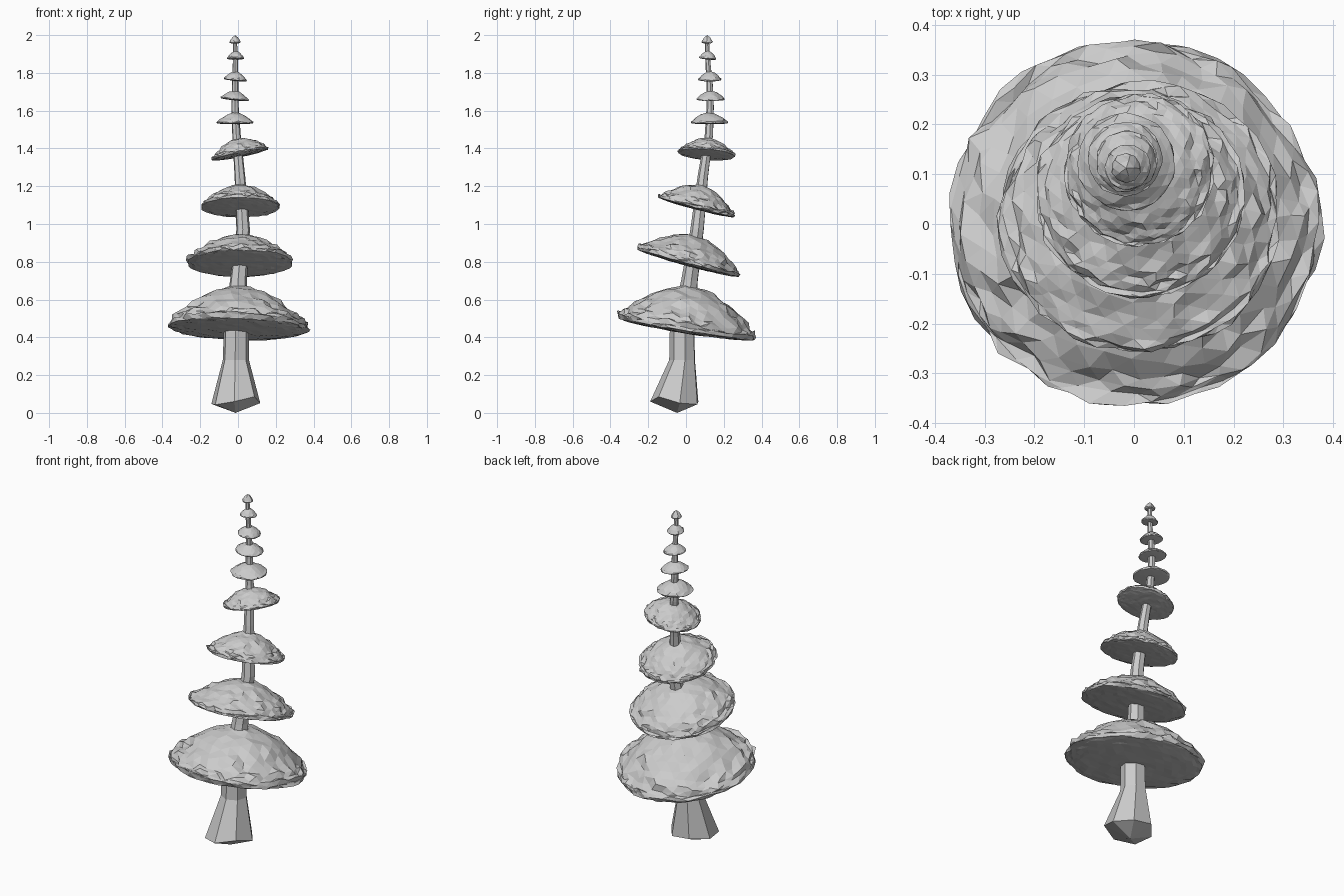
import bpy, bmesh, math, random
from mathutils import Vector, Matrix, noise

if "Cube" in bpy.data.objects:
    bpy.data.objects.remove(bpy.data.objects["Cube"])

random.seed(4)


def finish(bm, name):
    bmesh.ops.recalc_face_normals(bm, faces=bm.faces)
    mesh = bpy.data.meshes.new(name)
    bm.to_mesh(mesh)
    bm.free()
    obj = bpy.data.objects.new(name, mesh)
    bpy.context.collection.objects.link(obj)
    return obj


def make_trunk(path, sides=7):
    """Loft a faceted, bending trunk through (x, y, z, radius) stations."""
    bm = bmesh.new()
    rings = []
    for x, y, z, r in path:
        ring = []
        for k in range(sides):
            a = 2 * math.pi * (k + 0.2) / sides
            ring.append(bm.verts.new((x + r * math.cos(a), y + r * math.sin(a), z)))
        rings.append(ring)
    # slightly uneven foot with a blunt point beneath
    for v in rings[0]:
        v.co.z += random.uniform(-0.02, 0.03)
    tip = bm.verts.new((path[0][0], path[0][1] + 0.01, 0))
    for k in range(sides):
        n = (k + 1) % sides
        bm.faces.new((tip, rings[0][n], rings[0][k]))
        for a, b in zip(rings, rings[1:]):
            bm.faces.new((a[k], a[n], b[n], b[k]))
    bm.faces.new(rings[-1])
    return finish(bm, "trunk")


def make_tier(name, center, radius, height, slope_x, slope_y, detail):
    """Rough dome with a flat underside, tilted by its slopes."""
    bm = bmesh.new()
    bmesh.ops.create_icosphere(bm, subdivisions=detail, radius=1)
    normal = Vector((-slope_x, -slope_y, 1)).normalized()
    tilt = Vector((0, 0, 1)).rotation_difference(normal).to_matrix().to_4x4()
    offset = Vector(center) * 7
    for v in bm.verts:
        d = v.co.copy()
        r = min(1, math.hypot(d.x, d.y))
        lump = noise.noise(d * 5 + offset)
        if d.z >= -0.05:
            z = height * (0.06 + 0.94 * (1 - r ** 1.8))
            z += height * 0.08 * lump * (0.3 + r)
        else:
            z = height * 0.12 * d.z
        s = radius * (1 + 0.05 * lump * r)
        j = 0.022 * radius
        v.co = (d.x * s + random.uniform(-j, j),
                d.y * s + random.uniform(-j, j),
                z + random.uniform(-j, j) * (0.9 if d.z > -0.05 else 0.3))
    bmesh.ops.transform(bm, matrix=Matrix.Translation(center) @ tilt, verts=bm.verts)
    return finish(bm, name)


# Trunk
make_trunk([
    (-0.013, -0.057, 0.06, 0.133), (-0.012, -0.018, 0.28, 0.071),
    (-0.01, -0.018, 0.43, 0.068), (0.002, 0.02, 0.70, 0.046),
    (0.027, 0.06, 0.97, 0.037), (0.01, 0.09, 1.25, 0.029),
    (-0.008, 0.122, 1.47, 0.023), (-0.016, 0.129, 1.62, 0.02),
    (-0.015, 0.126, 1.74, 0.017), (-0.014, 0.116, 1.86, 0.014),
    (-0.016, 0.112, 1.97, 0.011),
])

# Foliage tiers: centre, radius, height, slope in x, slope in y, detail
tiers = [
    ((0.0, 0.0, 0.45), 0.37, 0.225, -0.03, -0.16, 4),
    ((0.012, 0.012, 0.795), 0.28, 0.15, 0.0, -0.27, 4),
    ((0.012, 0.056, 1.09), 0.208, 0.118, 0.0, -0.26, 4),
    ((0.012, 0.108, 1.37), 0.152, 0.085, 0.2, -0.08, 4),
    ((-0.015, 0.124, 1.535), 0.099, 0.057, 0.0, 0.0, 3),
    ((-0.018, 0.131, 1.66), 0.075, 0.046, -0.1, 0.0, 3),
    ((-0.015, 0.126, 1.763), 0.062, 0.046, -0.1, 0.0, 3),
    ((-0.013, 0.114, 1.876), 0.046, 0.042, 0.0, -0.1, 3),
    ((-0.016, 0.112, 1.96), 0.03, 0.04, 0.0, 0.0, 2),
]
for i, t in enumerate(tiers):
    make_tier(f"foliage_tier_{i + 1}", *t)
